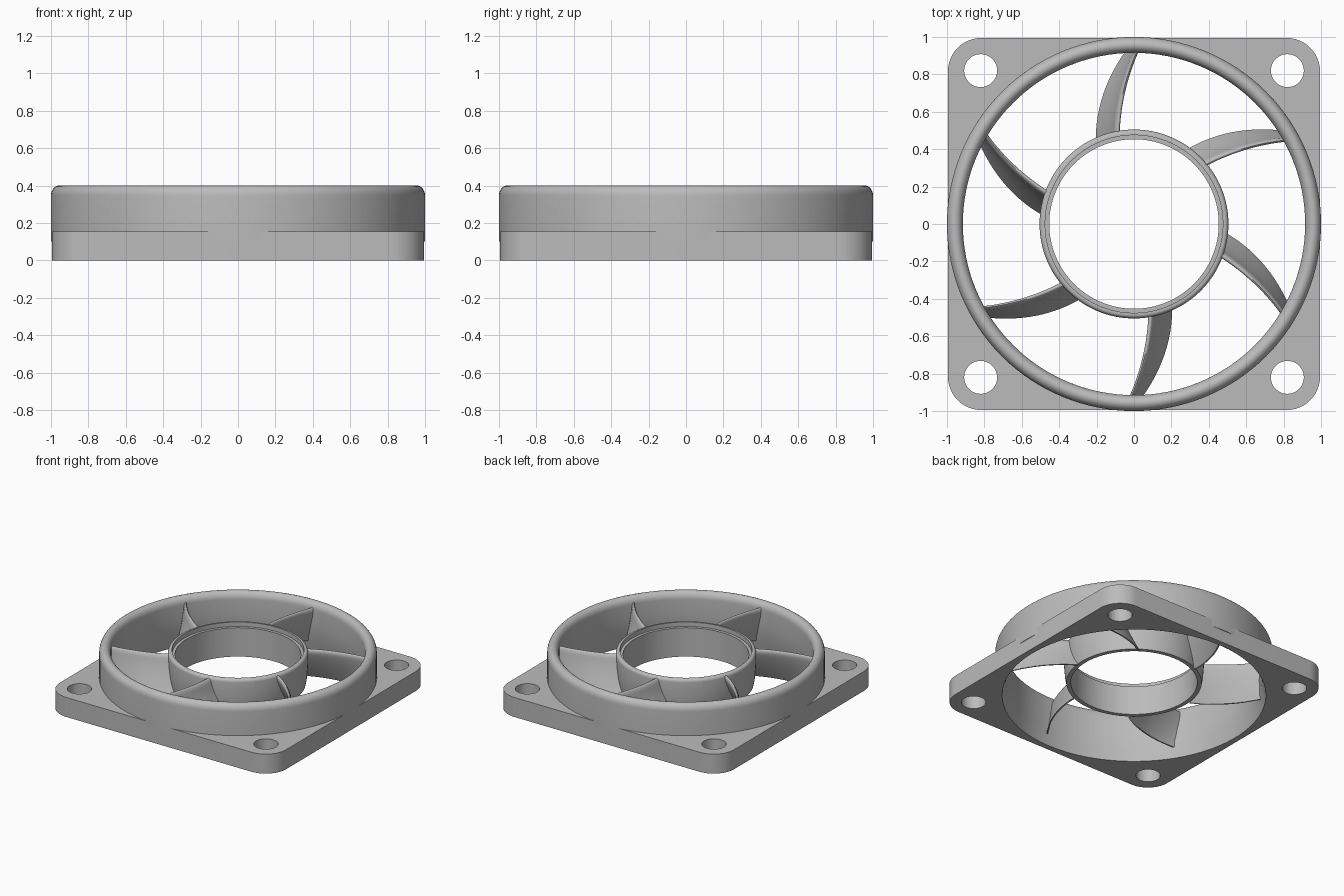
import bpy, bmesh, math
from mathutils import Vector

if "Cube" in bpy.data.objects:
    bpy.data.objects.remove(bpy.data.objects["Cube"], do_unlink=True)

grey = bpy.data.materials.new("plain grey")
grey.use_nodes = True
grey.diffuse_color = (0.5, 0.5, 0.5, 1)
grey.node_tree.nodes["Principled BSDF"].inputs["Base Color"].default_value = (0.5, 0.5, 0.5, 1)


def finish(bm, name, angle=35):
    """Turn a bmesh into a smooth-shaded object with sharp edges kept."""
    bmesh.ops.recalc_face_normals(bm, faces=bm.faces)
    mesh = bpy.data.meshes.new(name)
    bm.to_mesh(mesh)
    bm.free()
    mesh.materials.append(grey)
    obj = bpy.data.objects.new(name, mesh)
    bpy.context.collection.objects.link(obj)
    smooth(obj, angle)
    return obj


def smooth(obj, angle=35):
    bpy.ops.object.select_all(action="DESELECT")
    obj.select_set(True)
    bpy.context.view_layer.objects.active = obj
    bpy.ops.object.shade_smooth_by_angle(angle=math.radians(angle))


def skin(bm, loops, closed):
    """Bridge successive closed loops of points with quads."""
    rings = [[bm.verts.new(p) for p in loop] for loop in loops]
    pairs = list(zip(rings, rings[1:])) + ([(rings[-1], rings[0])] if closed else [])
    for a, b in pairs:
        for i in range(len(a)):
            j = (i + 1) % len(a)
            bm.faces.new((a[i], a[j], b[j], b[i]))
    if not closed:
        bm.faces.new(rings[0])
        bm.faces.new(rings[-1])


def polar(r, angle, z):
    return Vector((r * math.cos(angle), r * math.sin(angle), z))


def lathe(name, profile, steps=128):
    bm = bmesh.new()
    skin(bm, [[polar(r, math.tau * k / steps, z) for r, z in profile]
              for k in range(steps)], True)
    return finish(bm, name)


def arc(cx, cz, rx, rz, start, end, n):
    return [(cx + rx * math.cos(math.radians(start + (end - start) * i / n)),
             cz + rz * math.sin(math.radians(start + (end - start) * i / n)))
            for i in range(n + 1)]


# Mounting plate with rounded corners, a central bore and four screw holes
bm = bmesh.new()
half, corner, thick = 0.995, 0.18, 0.155
outline = []
for k in range(4):
    sx, sy = (1, -1, -1, 1)[k], (1, 1, -1, -1)[k]
    outline += [(x, y, 0) for x, y in arc(sx * (half - corner), sy * (half - corner),
                                          corner, corner, 90 * k, 90 * k + 90, 12)]
skin(bm, [outline, [(x, y, thick) for x, y, z in outline]], False)
plate = finish(bm, "mounting_plate")

cuts = [(0, 0, 0.97, 128)] + [(sx * 0.82, sy * 0.82, 0.088, 48)
                              for sx in (-1, 1) for sy in (-1, 1)]
for x, y, r, sides in cuts:
    bpy.ops.mesh.primitive_cylinder_add(vertices=sides, radius=r, depth=1, location=(x, y, 0))
    cutter = bpy.context.object
    cutter.hide_render = True
    mod = plate.modifiers.new("cut", "BOOLEAN")
    mod.operation, mod.solver, mod.object = "DIFFERENCE", "EXACT", cutter
    bpy.context.view_layer.objects.active = plate
    bpy.ops.object.modifier_apply(modifier=mod.name)
    bpy.data.objects.remove(cutter, do_unlink=True)
smooth(plate)

# Duct ring: flared bore below, rounded lip on top
lathe("duct_ring", [(0.95, 0), (0.97, 0), (0.97, 0.1), (1.0, 0.1)]
      + arc(0.9575, 0.345, 0.0425, 0.055, 0, 180, 14)
      + [(0.916, 0.22), (0.922, 0.12)])

# Hub ring with a shallow stepped recess inside its top edge
lathe("hub_ring", [(0.455, 0.105), (0.487, 0.105), (0.497, 0.16), (0.503, 0.24)]
      + arc(0.485, 0.345, 0.02, 0.025, 0, 90, 6)
      + [(0.475, 0.37), (0.475, 0.335), (0.453, 0.335)])


# Swept blades joining the hub to the duct
def blade_point(u, t, side):
    """u runs hub to rim, t bottom to top, side is the signed half thickness."""
    r = 0.485 + 0.46 * u
    top = 100.5 - 12 * u
    bottom = 114 - 22.5 * u
    angle = top + (bottom - top) * (1 - t) ** 1.4
    z = 0.095 - 0.015 * u + (0.265 + 0.015 * u) * t
    return polar(r, math.radians(angle) + side / r, z)


def blade_section(u, n=14):
    half_thick = 0.018 - 0.005 * u
    ts = [(1 - math.cos(math.pi * i / n)) / 2 for i in range(n + 1)]

    def width(t):
        taper = 0.4 + 0.6 * t
        return half_thick * taper * min(1, math.sqrt(max(0, 1 - t) / 0.08))

    up = [blade_point(u, t, width(t)) for t in ts]
    down = [blade_point(u, t, -width(t)) for t in reversed(ts[:-1])]
    return up + down


bm = bmesh.new()
skin(bm, [blade_section(i / 16) for i in range(17)], False)
first = finish(bm, "blade_1", 60)
for k in range(1, 6):
    blade = first.copy()
    blade.name = f"blade_{k + 1}"
    blade.rotation_euler.z = math.tau * k / 6
    bpy.context.collection.objects.link(blade)
